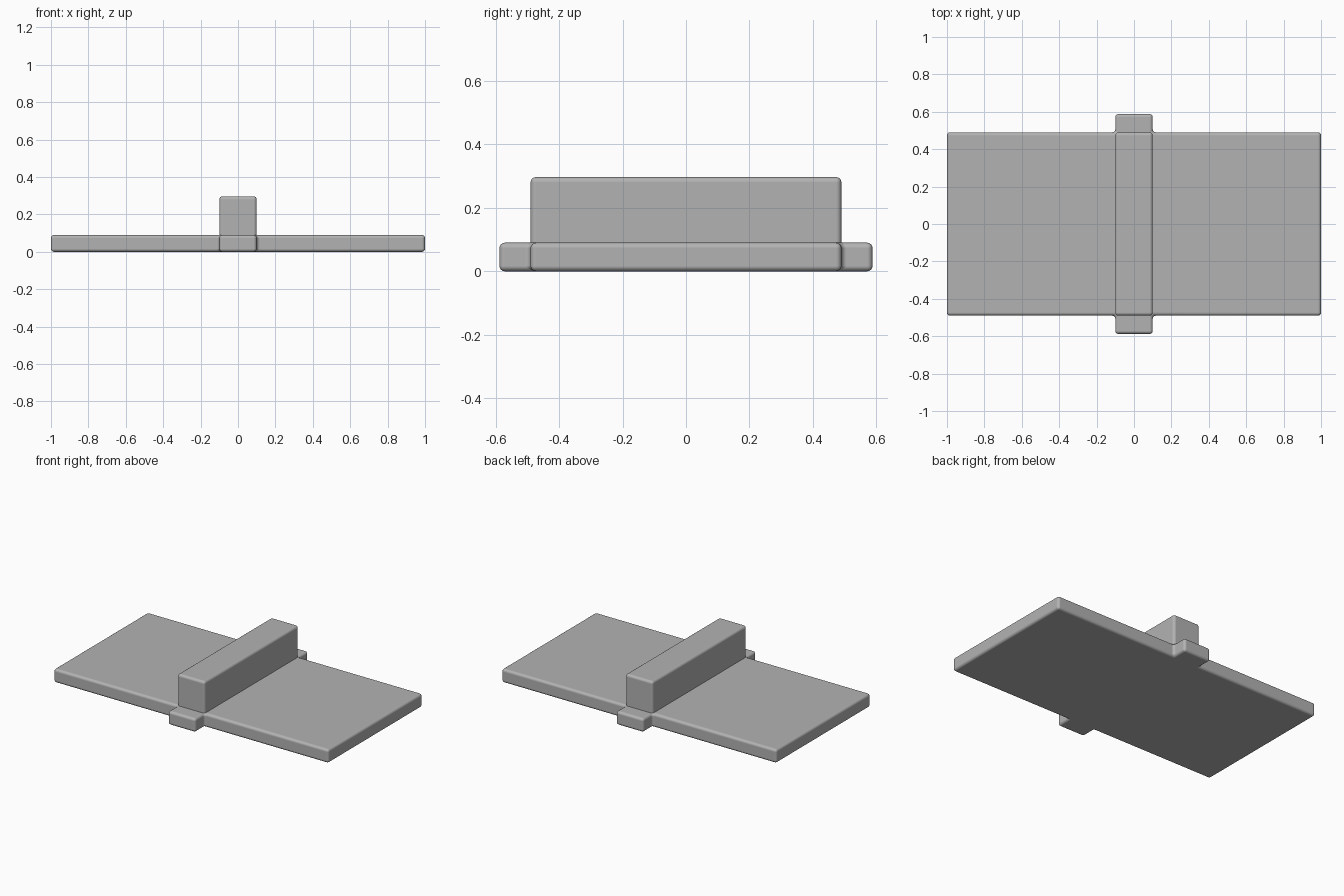
import bpy, bmesh
from mathutils import Vector

cube = bpy.data.objects.get("Cube")
if cube:
    bpy.data.objects.remove(cube, do_unlink=True)

# Overall sizes
HALF_X, RIDGE_X = 1.0, 0.1
HALF_Y, TAB_Y = 0.49, 0.588
SLAB_Z, RIDGE_Z = 0.09, 0.297
BEVEL = 0.017

grey = bpy.data.materials.new("plain grey")
grey.use_nodes = True
colour = (0.45, 0.45, 0.45, 1)
grey.diffuse_color = colour
grey.node_tree.nodes["Principled BSDF"].inputs["Base Color"].default_value = colour


def raise_faces(bm, faces, height):
    """Extrude faces upward and return the new faces on top."""
    geom = bmesh.ops.extrude_face_region(bm, geom=faces)["geom"]
    verts = [g for g in geom if isinstance(g, bmesh.types.BMVert)]
    bmesh.ops.translate(bm, verts=verts, vec=Vector((0, 0, height)))
    return [g for g in geom if isinstance(g, bmesh.types.BMFace)]


# Cross-shaped footprint: a grid of cells without its four corners
bm = bmesh.new()
xs = (-HALF_X, -RIDGE_X, RIDGE_X, HALF_X)
ys = (-TAB_Y, -HALF_Y, HALF_Y, TAB_Y)
grid = {}
for i, x in enumerate(xs):
    for j, y in enumerate(ys):
        if not (i in (0, 3) and j in (0, 3)):
            grid[i, j] = bm.verts.new((x, y, 0))
cells = []
for i in range(3):
    for j in range(3):
        if i == 1 or j == 1:
            cells.append(bm.faces.new([grid[i, j], grid[i + 1, j],
                                       grid[i + 1, j + 1], grid[i, j + 1]]))

# Slab with end tabs, then the central ridge
top = raise_faces(bm, cells, SLAB_Z)
middle = [f for f in top if f.calc_center_median().xy.length < 0.01]
raise_faces(bm, middle, RIDGE_Z - SLAB_Z)
bmesh.ops.recalc_face_normals(bm, faces=bm.faces[:])

mesh = bpy.data.meshes.new("slab_with_ridge")
bm.to_mesh(mesh)
bm.free()
mesh.materials.append(grey)
slab = bpy.data.objects.new("slab_with_ridge", mesh)
bpy.context.collection.objects.link(slab)

# Rounded edges and filleted inner corners
bevel = slab.modifiers.new("rounded edges", "BEVEL")
bevel.width = BEVEL
bevel.segments = 4
bevel.limit_method = "ANGLE"
bevel.harden_normals = True
mesh.shade_smooth()
